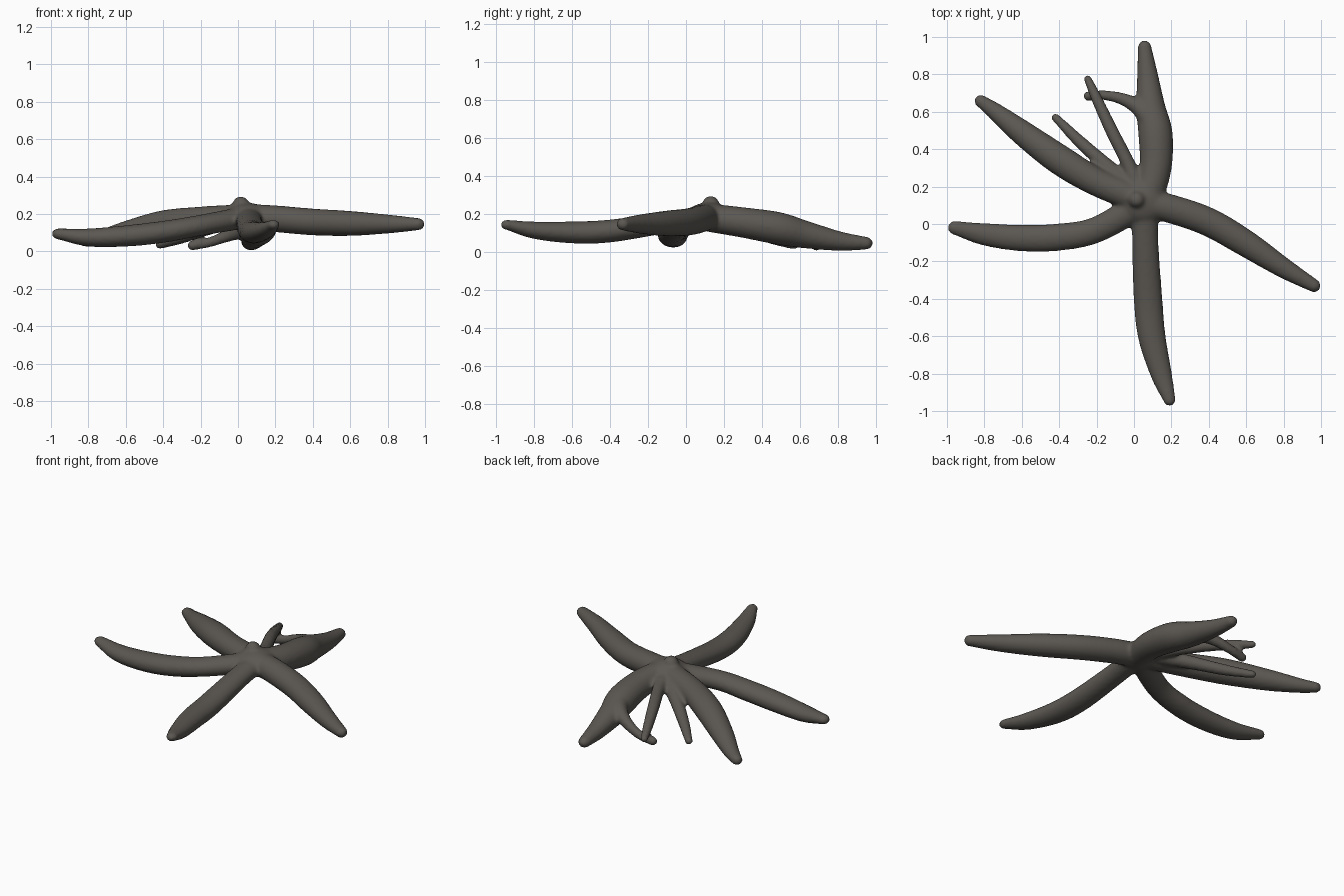
import bpy, bmesh, math
from mathutils import Vector, Matrix

cube = bpy.data.objects.get("Cube")
if cube:
    bpy.data.objects.remove(cube, do_unlink=True)

SIDES, STEPS = 20, 8
bm = bmesh.new()


def smooth_path(points):
    """Catmull-Rom samples through (x, y, z, radius) points."""
    p = [Vector(q) for q in points]
    p = [2 * p[0] - p[1]] + p + [2 * p[-1] - p[-2]]
    out = []
    for a, b, c, d in zip(p, p[1:], p[2:], p[3:]):
        for s in range(STEPS):
            t = s / STEPS
            out.append(0.5 * (2 * b + (c - a) * t + (2 * a - 5 * b + 4 * c - d) * t * t
                              + (3 * b - a - 3 * c + d) * t ** 3))
    return out + [p[-2]]


def ball(x, y, z, r, flat=1.0):
    place = Matrix.Translation((x, y, z)) @ Matrix.Diagonal((r, r, r * flat, 1))
    bmesh.ops.create_uvsphere(bm, u_segments=SIDES, v_segments=12, radius=1, matrix=place)


def arm(points, flat=1.0):
    """Tapered tube with a rounded tip; flat squashes its height."""
    path = smooth_path(points)
    rings = []
    for i, q in enumerate(path):
        ahead = path[min(i + 1, len(path) - 1)].xyz - path[max(i - 1, 0)].xyz
        side = ahead.cross(Vector((0, 0, 1))).normalized()
        up = side.cross(ahead).normalized() * flat
        rings.append([bm.verts.new(q.xyz + q.w * (math.cos(a) * side + math.sin(a) * up))
                      for a in (math.tau * k / SIDES for k in range(SIDES))])
    for r0, r1 in zip(rings, rings[1:]):
        for k in range(SIDES):
            n = (k + 1) % SIDES
            bm.faces.new((r0[k], r0[n], r1[n], r1[k]))
    bm.faces.new(rings[0][::-1])
    bm.faces.new(rings[-1])
    ball(*path[-1], flat)


# Central disc with its small raised knob
ball(0.05, 0.12, 0.185, 0.125, 0.6)
ball(0.015, 0.13, 0.25, 0.045)

# Front arm
arm([(0.06, 0.1, 0.185, 0.07), (0.06, -0.1, 0.155, 0.071), (0.075, -0.4, 0.11, 0.077),
     (0.095, -0.6, 0.103, 0.074), (0.145, -0.8, 0.115, 0.058), (0.19, -0.94, 0.143, 0.034)], 0.78)
# Left arm
arm([(0.06, 0.11, 0.185, 0.075), (0.2, 0.08, 0.175, 0.077), (0.4, 0.01, 0.158, 0.077),
     (0.6, -0.105, 0.15, 0.072), (0.8, -0.235, 0.147, 0.055), (0.963, -0.33, 0.146, 0.036)], 0.93)
# Right arm
arm([(0.05, 0.11, 0.185, 0.075), (-0.2, -0.03, 0.14, 0.07), (-0.4, -0.07, 0.105, 0.073),
     (-0.6, -0.075, 0.083, 0.071), (-0.8, -0.055, 0.075, 0.06), (-0.96, -0.02, 0.094, 0.037)], 0.8)
# Back right arm
arm([(0.03, 0.13, 0.185, 0.075), (-0.2, 0.225, 0.17, 0.076), (-0.4, 0.345, 0.145, 0.081),
     (-0.6, 0.49, 0.1, 0.067), (-0.74, 0.6, 0.067, 0.047), (-0.82, 0.658, 0.057, 0.034)], 0.92)
# Back arm
arm([(0.07, 0.12, 0.18, 0.08), (0.115, 0.3, 0.155, 0.086), (0.115, 0.48, 0.125, 0.092),
     (0.09, 0.62, 0.093, 0.079), (0.072, 0.8, 0.058, 0.056), (0.057, 0.945, 0.046, 0.037)], 0.93)
# Curled branch growing from the back arm
arm([(0.11, 0.5, 0.13, 0.065), (0.05, 0.6, 0.12, 0.05), (-0.04, 0.66, 0.09, 0.035),
     (-0.15, 0.688, 0.05, 0.027), (-0.245, 0.684, 0.032, 0.027)])
# Two thin regrowing arms
arm([(0.03, 0.17, 0.18, 0.05), (-0.03, 0.32, 0.165, 0.038), (-0.12, 0.5, 0.145, 0.035),
     (-0.195, 0.66, 0.11, 0.03), (-0.247, 0.775, 0.08, 0.022)])
arm([(0.02, 0.17, 0.18, 0.05), (-0.15, 0.315, 0.13, 0.04), (-0.3, 0.45, 0.075, 0.033),
     (-0.42, 0.57, 0.035, 0.023)])

bmesh.ops.recalc_face_normals(bm, faces=bm.faces)
mesh = bpy.data.meshes.new("starfish_body")
bm.to_mesh(mesh)
bm.free()
body = bpy.data.objects.new("starfish_body", mesh)
bpy.context.collection.objects.link(body)

# Dark grey-brown skin
skin = bpy.data.materials.new("dark_grey_brown")
skin.use_nodes = True
colour = (0.105, 0.096, 0.084, 1)
skin.diffuse_color = colour
skin.node_tree.nodes["Principled BSDF"].inputs["Base Color"].default_value = colour
mesh.materials.append(skin)

# Fuse the parts into one soft skin
fuse = body.modifiers.new("fuse", 'REMESH')
fuse.mode = 'VOXEL'
fuse.voxel_size = 0.011
fuse.use_smooth_shade = True
soften = body.modifiers.new("soften", 'SMOOTH')
soften.factor = 0.5
soften.iterations = 6
